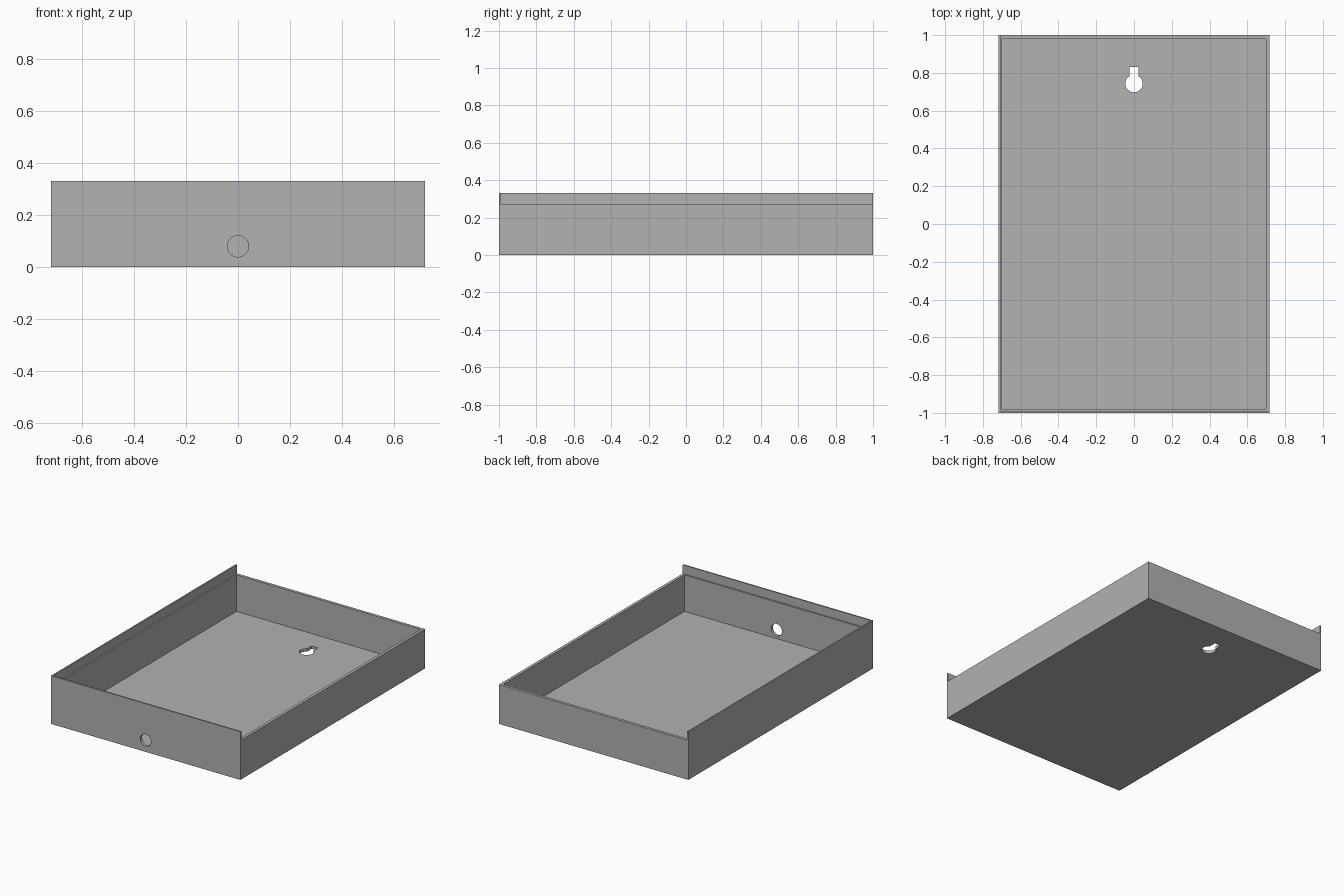
import bpy, bmesh, math

cube = bpy.data.objects.get("Cube")
if cube:
    bpy.data.objects.remove(cube, do_unlink=True)

W, L, H = 0.718, 1.0, 0.33      # half width, half length, full height
WALL, LIP, LOW = 0.02, 0.01, 0.27

grey = bpy.data.materials.new("plain grey")
grey.use_nodes = True
colour = (0.445, 0.445, 0.445, 1)
grey.diffuse_color = colour
grey.node_tree.nodes["Principled BSDF"].inputs["Base Color"].default_value = colour


def make_object(name, bm):
    bmesh.ops.recalc_face_normals(bm, faces=bm.faces)
    mesh = bpy.data.meshes.new(name)
    bm.to_mesh(mesh)
    bm.free()
    mesh.materials.append(grey)
    obj = bpy.data.objects.new(name, mesh)
    bpy.context.collection.objects.link(obj)
    return obj


def prism(name, outline, direction):
    """Solid made by sweeping a closed 3D outline along a direction."""
    bm = bmesh.new()
    face = bm.faces.new([bm.verts.new(p) for p in outline])
    swept = bmesh.ops.extrude_face_region(bm, geom=[face], use_keep_orig=True)
    verts = [v for v in swept["geom"] if isinstance(v, bmesh.types.BMVert)]
    bmesh.ops.translate(bm, verts=verts, vec=direction)
    return make_object(name, bm)


def box(name, lo, hi):
    (x0, y0, z0), (x1, y1, z1) = lo, hi
    outline = [(x0, y0, z0), (x1, y0, z0), (x1, y1, z0), (x0, y1, z0)]
    return prism(name, outline, (0, 0, z1 - z0))


def cut(target, cutter):
    mod = target.modifiers.new(cutter.name, "BOOLEAN")
    mod.operation, mod.solver, mod.object = "DIFFERENCE", "EXACT", cutter
    bpy.context.view_layer.objects.active = target
    bpy.ops.object.modifier_apply(modifier=mod.name)
    bpy.data.objects.remove(cutter, do_unlink=True)


# Tray body, hollowed out above the floor
tray = box("tray_body", (-W, -L, 0), (W, L, H))
cut(tray, box("cavity", (-W + WALL, -L + WALL, WALL), (W - WALL, L - WALL, 1)))

# Step that leaves a thin raised lip on the front and one long side only
cut(tray, box("lip_step", (-W + LIP, -L + LIP, LOW), (1, 2, 1)))

# Round cable hole in the front wall
hole = [(0.041 * math.cos(a), -1.1, 0.08 + 0.041 * math.sin(a))
        for a in (math.tau * i / 32 for i in range(32))]
cut(tray, prism("cable_hole", hole, (0, 0.2, 0)))

# Keyhole hanger in the floor: a round opening with a narrow slot above it
R, SLOT, CY, TOP = 0.046, 0.024, 0.743, 0.832
start = math.acos(SLOT / R)
sweep = math.pi + 2 * start
keyhole = [(R * math.cos(a), CY + R * math.sin(a), -0.1)
           for a in (start - sweep * i / 28 for i in range(29))]
keyhole += [(-SLOT, TOP, -0.1), (SLOT, TOP, -0.1)]
cut(tray, prism("keyhole", keyhole, (0, 0, 0.2)))

# Smooth the hole walls while keeping the box edges crisp
bpy.ops.object.select_all(action="DESELECT")
tray.select_set(True)
bpy.context.view_layer.objects.active = tray
bpy.ops.object.shade_smooth_by_angle(angle=math.radians(30))
